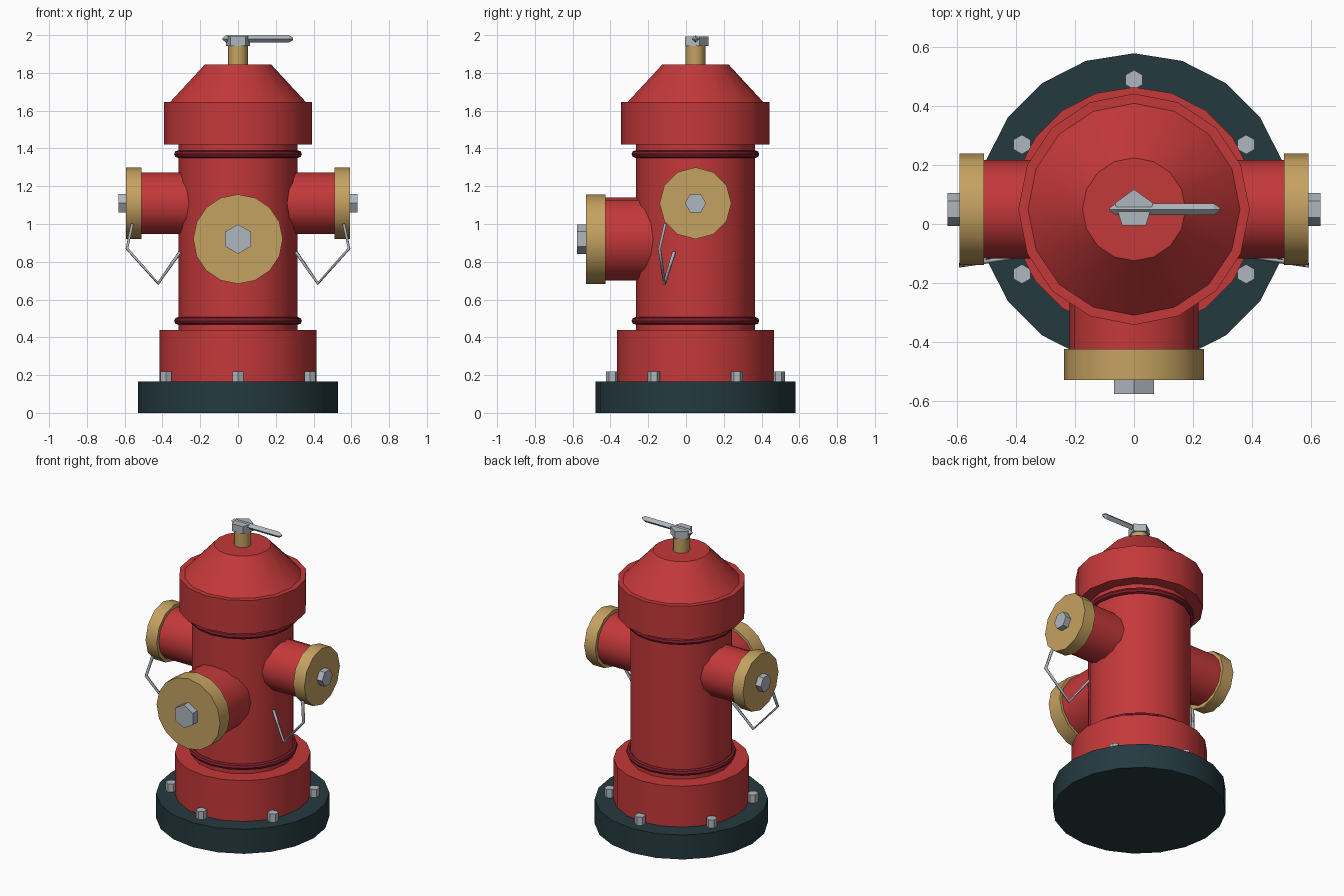
import bpy, math
from mathutils import Vector

cube = bpy.data.objects.get("Cube")
if cube:
    bpy.data.objects.remove(cube)

AXIS_Y = 0.05  # the barrel stands slightly behind the origin


def material(name, r, g, b):
    m = bpy.data.materials.new(name)
    m.use_nodes = True
    m.diffuse_color = (r, g, b, 1)
    m.node_tree.nodes["Principled BSDF"].inputs["Base Color"].default_value = (r, g, b, 1)
    return m


RED = material("hydrant red", 0.55, 0.04, 0.042)
DARK_RED = material("dark red", 0.21, 0.013, 0.024)
GOLD = material("brass", 0.56, 0.36, 0.12)
STEEL = material("steel grey", 0.43, 0.475, 0.515)
SLATE = material("dark slate", 0.018, 0.042, 0.05)


def finish(obj, name, mat, smooth=True):
    obj.name = name
    obj.data.materials.append(mat)
    if smooth:
        bpy.ops.object.shade_smooth_by_angle(angle=math.radians(32))
    return obj


def lathe(name, mat, profile, sides, origin, axis="Z", turn=0.0, smooth=True):
    """Sweep (radius, distance) points round an axis and close both ends."""
    verts, faces = [], []
    for radius, dist in profile:
        for i in range(sides):
            a = turn + math.tau * i / sides
            u, v = radius * math.cos(a), radius * math.sin(a)
            p = {"Z": (u, v, dist), "X": (dist, u, v), "Y": (v, dist, u)}[axis]
            verts.append(Vector(p) + Vector(origin))
    for k in range(len(profile) - 1):
        for i in range(sides):
            j = (i + 1) % sides
            faces.append((k * sides + i, k * sides + j, (k + 1) * sides + j, (k + 1) * sides + i))
    faces.append(tuple(reversed(range(sides))))
    faces.append(tuple(range(len(verts) - sides, len(verts))))
    # profiles running towards the negative direction need their faces turned over
    if profile[-1][1] < profile[0][1]:
        faces = [tuple(reversed(f)) for f in faces]
    mesh = bpy.data.meshes.new(name)
    mesh.from_pydata(verts, [], faces)
    obj = bpy.data.objects.new(name, mesh)
    bpy.context.collection.objects.link(obj)
    bpy.ops.object.select_all(action="DESELECT")
    obj.select_set(True)
    bpy.context.view_layer.objects.active = obj
    return finish(obj, name, mat, smooth)


def drum(name, mat, radius, start, end, sides, origin, axis="Z", turn=0.0, smooth=True):
    return lathe(name, mat, [(radius, start), (radius, end)], sides, origin, axis, turn, smooth)


# Foot, lower flange and barrel
centre = (0, AXIS_Y, 0)
drum("base_plate", SLATE, 0.53, 0, 0.165, 20, centre)
drum("lower_flange", RED, 0.415, 0.165, 0.44, 20, centre)
drum("barrel", RED, 0.315, 0.44, 1.43, 16, centre)

# Bonnet with a stepped rim and sloping roof
lathe("bonnet", RED, [(0.393, 1.42), (0.393, 1.645), (0.36, 1.645), (0.175, 1.845)], 16, centre)

# Rounded bands round the barrel
for name, z in (("lower_band", 0.487), ("upper_band", 1.37)):
    bpy.ops.mesh.primitive_torus_add(location=(0, AXIS_Y, z), major_radius=0.318,
                                     minor_radius=0.02, major_segments=20, minor_segments=8)
    finish(bpy.context.object, name, DARK_RED)
    bpy.ops.object.shade_smooth()

# Anchor bolts
for i in range(6):
    a = math.radians(30 + 60 * i)
    spot = (0.44 * math.cos(a), AXIS_Y + 0.44 * math.sin(a), 0)
    drum(f"anchor_bolt_{i + 1}", STEEL, 0.033, 0.16, 0.22, 6, spot, turn=math.pi / 2, smooth=False)

# Large front outlet
front = (0, 0, 0.92)
drum("front_outlet", RED, 0.22, -0.1, -0.435, 16, front, "Y")
drum("front_cap", GOLD, 0.237, -0.425, -0.53, 16, front, "Y")
drum("front_cap_nut", STEEL, 0.078, -0.52, -0.578, 6, front, "Y", smooth=False)

# Side outlets, each with a retaining chain
CHAIN = [(0.56, -0.11, 1.0), (0.588, -0.14, 0.87), (0.423, -0.115, 0.685), (0.308, -0.063, 0.85)]
for side, s in (("left", 1), ("right", -1)):
    spot = (0, AXIS_Y, 1.11)
    drum(side + "_outlet", RED, 0.167, s * 0.15, s * 0.52, 14, spot, "X")
    drum(side + "_cap", GOLD, 0.19, s * 0.51, s * 0.593, 12, spot, "X")
    drum(side + "_cap_nut", STEEL, 0.056, s * 0.585, s * 0.633, 6, spot, "X", smooth=False)

    curve = bpy.data.curves.new(side + "_chain", "CURVE")
    curve.dimensions = "3D"
    curve.bevel_depth = 0.01
    curve.bevel_resolution = 0
    curve.use_fill_caps = True
    line = curve.splines.new("POLY")
    line.points.add(len(CHAIN) - 1)
    for point, (x, y, z) in zip(line.points, CHAIN):
        point.co = (s * x, y, z, 1)
    chain = bpy.data.objects.new(side + "_chain", curve)
    bpy.context.collection.objects.link(chain)
    finish(chain, side + "_chain", STEEL, smooth=False)

# Operating stem, five-sided nut and wrench handle
drum("stem", GOLD, 0.052, 1.84, 1.95, 12, centre)
drum("stem_nut", STEEL, 0.068, 1.943, 1.993, 5, centre, turn=math.pi / 2, smooth=False)
lathe("wrench_handle", STEEL, [(0.004, -0.083), (0.02, -0.062), (0.02, 0.27), (0.006, 0.292)],
      4, (0, AXIS_Y, 1.98), "X", smooth=False)
